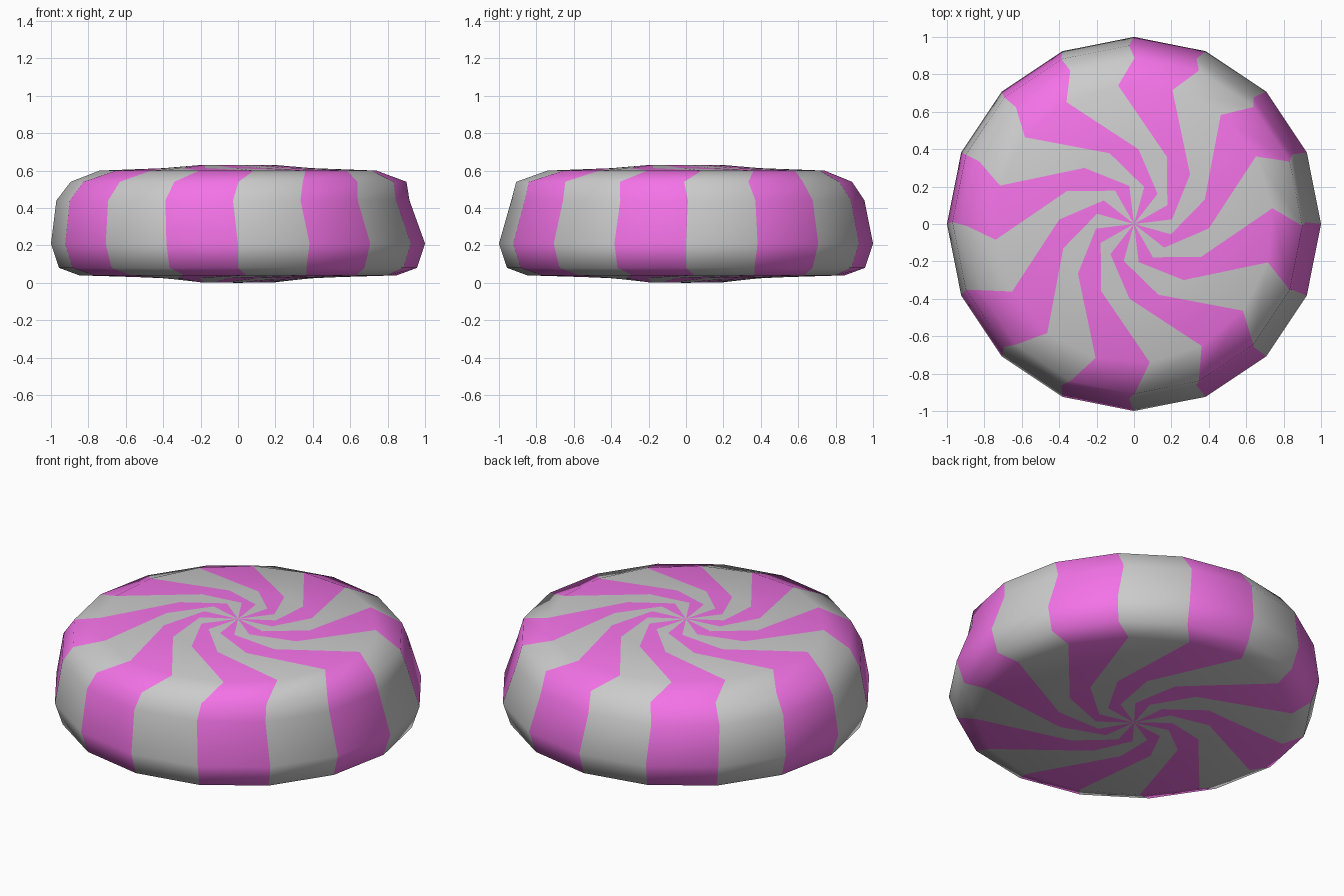
import bpy, bmesh
from math import sin, cos, radians

if "Cube" in bpy.data.objects:
    bpy.data.objects.remove(bpy.data.objects["Cube"])

SIDES = 16
# Rings from bottom to top: radius, height, twist in degrees, centre x, centre y
RINGS = [
    (0.205, 0.003, -60.5, 0, 0),
    (0.41, 0.025, -30, 0, 0),
    (0.85, 0.04, 3, 0, 0),
    (0.957, 0.08, 0, 0, 0),
    (1.0, 0.21, 0, 0, 0),
    (0.944, 0.44, 0, -0.027, 0.01),
    (0.898, 0.54, 0, 0.003, -0.01),
    (0.745, 0.60, 6.5, 0, 0),
    (0.40, 0.613, -26, 0, 0),
    (0.205, 0.63, -60.5, 0, 0),
]

pink = bpy.data.materials.new("pink_stripe")
pink.diffuse_color = (0.9, 0.17, 0.8, 1)
pink.use_nodes = True
pink.node_tree.nodes["Principled BSDF"].inputs["Base Color"].default_value = pink.diffuse_color

# Candy body: twisted rings bridged by quads, alternate columns pink
bm = bmesh.new()
rings = []
for r, z, twist, cx, cy in RINGS:
    ring = []
    for i in range(SIDES):
        a = radians(360 * i / SIDES + twist)
        ring.append(bm.verts.new((cx + r * cos(a), cy + r * sin(a), z)))
    rings.append(ring)
bottom = bm.verts.new((0, 0, 0))
top = bm.verts.new((0, 0, 0.63))


def add_face(verts, column):
    face = bm.faces.new(verts)
    face.smooth = True
    face.material_index = column % 2


for i in range(SIDES):
    j = (i + 1) % SIDES
    for low, high in zip(rings, rings[1:]):
        add_face((low[i], low[j], high[j], high[i]), i)
    add_face((bottom, rings[0][j], rings[0][i]), i)
    add_face((top, rings[-1][i], rings[-1][j]), i)

mesh = bpy.data.meshes.new("swirl_candy")
bm.to_mesh(mesh)
bm.free()
mesh.materials.append(None)
mesh.materials.append(pink)
candy = bpy.data.objects.new("swirl_candy", mesh)
bpy.context.collection.objects.link(candy)
